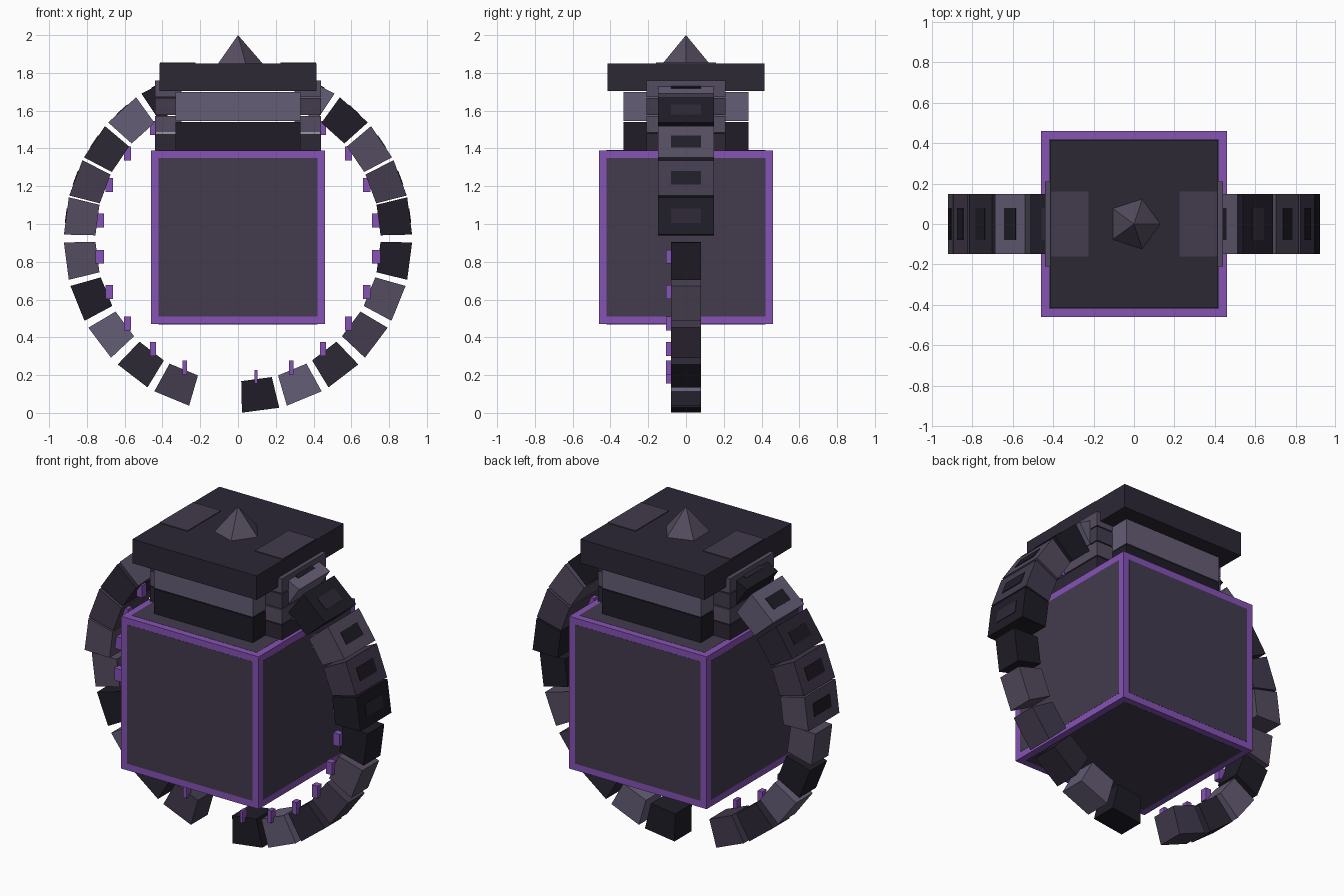
import bpy, bmesh
from math import sin, cos, radians, pi

if "Cube" in bpy.data.objects:
    bpy.data.objects.remove(bpy.data.objects["Cube"])


def material(name, rgb):
    m = bpy.data.materials.new(name)
    m.diffuse_color = (*rgb, 1)
    m.use_nodes = True
    m.node_tree.nodes["Principled BSDF"].inputs["Base Color"].default_value = m.diffuse_color
    return m


MATS = {
    "V": material("black_stone", (0.014, 0.012, 0.02)),
    "D": material("dark_stone", (0.026, 0.021, 0.036)),
    "M": material("mid_stone", (0.055, 0.043, 0.075)),
    "G": material("grey_stone", (0.09, 0.073, 0.115)),
    "L": material("light_stone", (0.13, 0.11, 0.18)),
    "P": material("purple_glow", (0.24, 0.085, 0.46)),
}
CENTER = 0.923


def finish(bm, name, mat):
    bmesh.ops.recalc_face_normals(bm, faces=bm.faces)
    mesh = bpy.data.meshes.new(name)
    bm.to_mesh(mesh)
    bm.free()
    mesh.materials.append(MATS[mat])
    ob = bpy.data.objects.new(name, mesh)
    bpy.context.collection.objects.link(ob)
    return ob


def box(name, lo, hi, mat):
    bm = bmesh.new()
    bmesh.ops.create_cube(bm, size=1)
    for v in bm.verts:
        v.co = [(a + b) / 2 + c * (b - a) for a, b, c in zip(lo, hi, v.co)]
    return finish(bm, name, mat)


def prism(name, profile, half, mat):
    """Extrude an x/z outline from y=-half to y=half."""
    bm = bmesh.new()
    face = bm.faces.new([bm.verts.new((x, -half, z)) for x, z in profile])
    new = bmesh.ops.extrude_face_region(bm, geom=[face])["geom"]
    for v in new:
        if isinstance(v, bmesh.types.BMVert):
            v.co.y = half
    return finish(bm, name, mat)


def polar(r, deg):
    """Ring point, with the angle measured from straight down towards +x."""
    a = radians(deg)
    return r * sin(a), CENTER - r * cos(a)


# Glowing cube with a dark panel on each face
c, h, p = 0.93, 0.46, 0.42
box("core_cube", (-h, -h, c - h), (h, h, c + h), "P")
for axis in range(3):
    for s in (-1, 1):
        lo, hi = [-p] * 3, [p] * 3
        lo[axis], hi[axis] = sorted((s * (h - 0.01), s * (h + 0.001)))
        lo[2] += c
        hi[2] += c
        box("core_panel", lo, hi, "M")

# Stepped top slabs
for name, w, z0, z1, mat in (("lower_slab", 0.33, 1.39, 1.54, "V"),
                             ("middle_slab", 0.33, 1.545, 1.70, "L"),
                             ("top_slab", 0.415, 1.705, 1.85, "D")):
    box(name, (-w, -w, z0), (w, w, z1), mat)

# Side stacks and top inlays, on both sides
for s in (-1, 1):
    for i, mat in enumerate("DGMG"):
        z = 1.39 + i * 0.094
        x0, x1 = sorted((s * 0.30, s * 0.44))
        box("side_stack", (x0, -0.21, z), (x1, 0.21, z + 0.088), mat)
    x0, x1 = sorted((s * 0.225, s * 0.412))
    box("top_inlay", (x0, -0.16, 1.83), (x1, 0.16, 1.855), "M")

# Five-sided spike
bm = bmesh.new()
base = [bm.verts.new((0.13 * cos(i * 2 * pi / 5), 0.13 * sin(i * 2 * pi / 5), 1.85))
        for i in range(5)]
apex = bm.verts.new((0, 0, 2.0))
bm.faces.new(base)
for i in range(5):
    bm.faces.new((base[i], base[(i + 1) % 5], apex))
finish(bm, "spike", "G")

# Broken ring of wedge blocks: thin lower ones, wide upper ones
ANGLES = [7.5, 22.5, 37.5, 53, 68, 82.5, 97.5, 110.5, 124, 138, 152.5]
for side, tones in ((1, "VLDMGVVMGVL"), (-1, " MDLVGGMDLV")):
    for i, (ang, mat) in enumerate(zip(ANGLES, tones)):
        if mat == " ":
            continue
        upper = ang > 90
        a = side * ang
        outline = [polar(0.755, a - 6.2), polar(0.922, a - 6.2),
                   polar(0.922, a + 6.2), polar(0.755, a + 6.2)]
        prism("ring_block", outline, 0.148 if upper else 0.08, mat)

        # Outer inlay on the wide blocks
        if upper:
            inlay = [polar(0.90, a - 2.4), polar(0.921, a - 2.4),
                     polar(0.921, a + 2.4), polar(0.90, a + 2.4)]
            prism("ring_inlay", inlay, 0.08, "V" if mat != "V" else "D")

        # Small upright glowing chip on the inside
        if i < 10:
            b = 7.5 + 15 * i
            x, z = polar(0.738, side * b)
            w = 0.006 + 0.016 * abs(sin(radians(b)))
            box("glow_chip", (x - w, -0.105, z - 0.037), (x + w, -0.065, z + 0.037), "P")
